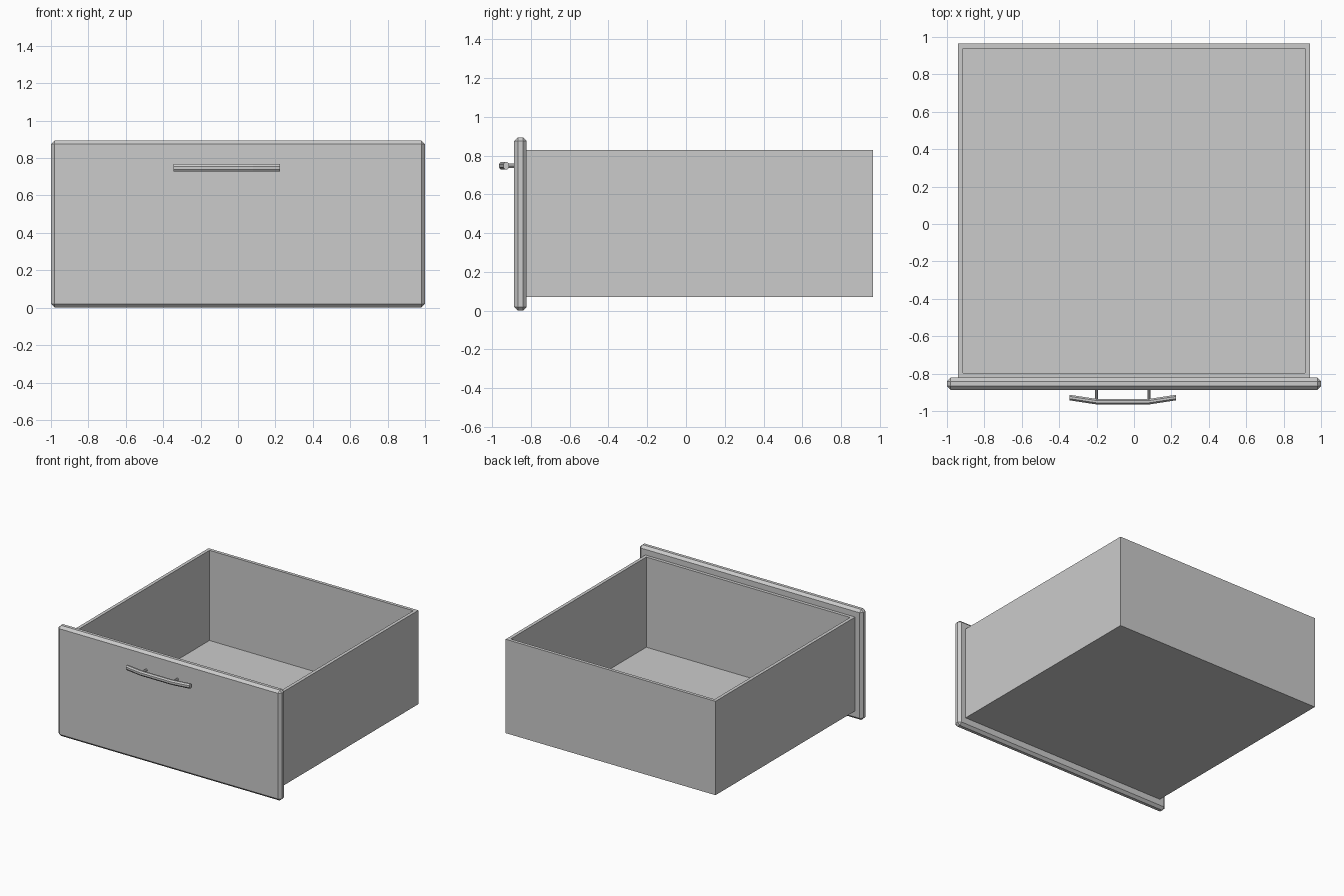
import bpy, bmesh, math
from mathutils import Vector

cube = bpy.data.objects.get("Cube")
if cube:
    bpy.data.objects.remove(cube, do_unlink=True)

grey = bpy.data.materials.new("plain_grey")
grey.use_nodes = True
colour = (0.6, 0.6, 0.6, 1)
grey.diffuse_color = colour
grey.node_tree.nodes["Principled BSDF"].inputs["Base Color"].default_value = colour


def finish(name, bm):
    """Turn a bmesh into a flat-shaded object."""
    bmesh.ops.recalc_face_normals(bm, faces=bm.faces)
    mesh = bpy.data.meshes.new(name)
    bm.to_mesh(mesh)
    bm.free()
    mesh.materials.append(grey)
    obj = bpy.data.objects.new(name, mesh)
    bpy.context.collection.objects.link(obj)
    return obj


def box(low, high):
    """A bmesh box between two corners."""
    bm = bmesh.new()
    bmesh.ops.create_cube(bm, size=1)
    low, high = Vector(low), Vector(high)
    for v in bm.verts:
        v.co = (low + high) / 2 + v.co * (high - low)
    return bm


def tube(name, path, axis_a, axis_b, sides=8):
    """Sweep an oval section, spanned by two half-axes, along a path."""
    bm = bmesh.new()
    a, b = Vector(axis_a), Vector(axis_b)
    rings = []
    for p in path:
        angles = [math.tau * (i + 0.5) / sides for i in range(sides)]
        rings.append([bm.verts.new(Vector(p) + a * math.cos(t) + b * math.sin(t)) for t in angles])
    for r, s in zip(rings, rings[1:]):
        for i in range(sides):
            j = (i + 1) % sides
            bm.faces.new((r[i], r[j], s[j], s[i]))
    bm.faces.new(rings[0])
    bm.faces.new(rings[-1])
    return finish(name, bm)


# Open tray: inset the top face, then push it down to the floor
FRONT, BACK, HALF = -0.822, 0.965, 0.94
SIDE_WALL, END_WALL, FLOOR = 0.027, 0.037, 0.03
BOTTOM, TOP = 0.07, 0.83
bm = box((-HALF, FRONT, BOTTOM), (HALF, BACK, TOP))
top = max(bm.faces, key=lambda f: f.calc_center_median().z)
bmesh.ops.inset_region(bm, faces=[top], thickness=END_WALL)
for v in top.verts:
    v.co.x = math.copysign(HALF - SIDE_WALL, v.co.x)
inner = bmesh.ops.extrude_face_region(bm, geom=[top])["geom"]
for v in [g for g in inner if isinstance(g, bmesh.types.BMVert)]:
    v.co.z = BOTTOM + FLOOR
if top.is_valid:
    bmesh.ops.delete(bm, geom=[top], context="FACES_ONLY")
finish("drawer_tray", bm)

# Front panel with chamfered edges
PANEL_FACE = -0.887
bm = box((-1, PANEL_FACE, 0), (1, FRONT, 0.895))
bmesh.ops.bevel(bm, geom=bm.edges[:], offset=0.02, segments=1, affect="EDGES")
finish("front_panel", bm)

# Bowed handle bar and its two posts, set left of centre
HANDLE_X, HANDLE_Z, BAR_Y, END_Y = -0.06, 0.748, -0.95, -0.928
POST, REACH = 0.14, 0.284
bar = [(HANDLE_X + dx, y, HANDLE_Z) for dx, y in
       ((-REACH, END_Y), (-POST, BAR_Y), (POST, BAR_Y), (REACH, END_Y))]
tube("handle_bar", bar, (0, 0.016, 0), (0, 0, 0.021))
for side, name in ((-1, "right"), (1, "left")):
    x = HANDLE_X + side * POST
    tube("handle_post_" + name, [(x, BAR_Y, HANDLE_Z), (x, PANEL_FACE + 0.01, HANDLE_Z)],
         (0.009, 0, 0), (0, 0, 0.012))
